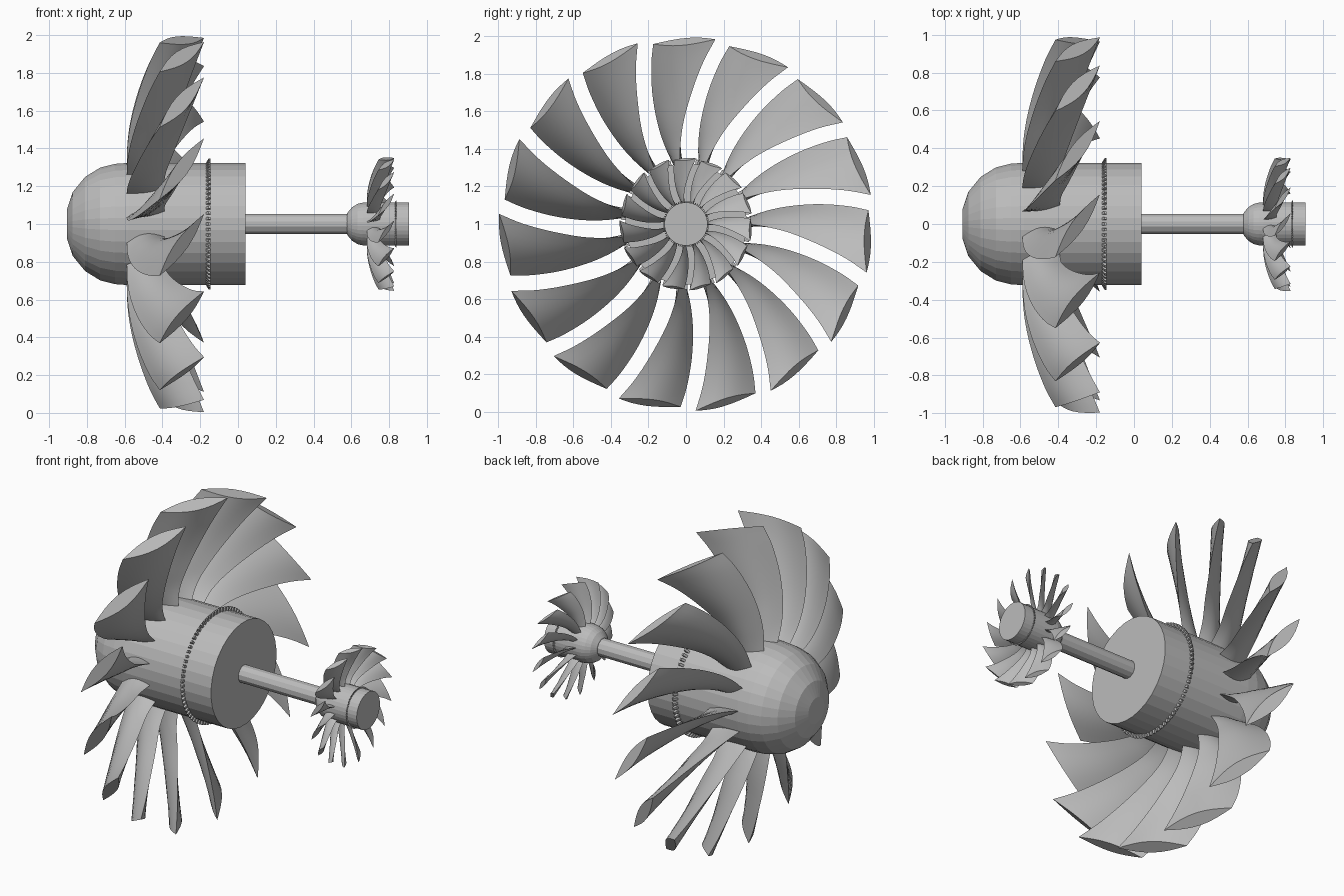
import bpy, bmesh, math
from mathutils import Vector, Matrix

cube = bpy.data.objects.get("Cube")
if cube:
    bpy.data.objects.remove(cube, do_unlink=True)

AXIS_Z = 1.0
BLADES = 15
TEETH = 72

# Single grey metal
metal = bpy.data.materials.new("grey metal")
metal.use_nodes = True
GREY = (0.5, 0.5, 0.5, 1)
metal.diffuse_color = GREY
metal.node_tree.nodes["Principled BSDF"].inputs["Base Color"].default_value = GREY


def finish(name, bm, x=0.0, scale=1.0, smooth=False):
    bmesh.ops.recalc_face_normals(bm, faces=bm.faces)
    mesh = bpy.data.meshes.new(name)
    bm.to_mesh(mesh)
    bm.free()
    mesh.transform(Matrix.Translation((x, 0, AXIS_Z)) @ Matrix.Scale(scale, 4))
    mesh.materials.append(metal)
    obj = bpy.data.objects.new(name, mesh)
    bpy.context.collection.objects.link(obj)
    if smooth:
        bpy.ops.object.select_all(action='DESELECT')
        obj.select_set(True)
        bpy.context.view_layer.objects.active = obj
        bpy.ops.object.shade_smooth_by_angle(angle=math.radians(35))
    return obj


def skin(bm, rings):
    """Bridge closed rings of points and cap both ends."""
    rows = [[bm.verts.new(p) for p in ring] for ring in rings]
    n = len(rows[0])
    for a, b in zip(rows, rows[1:]):
        for i in range(n):
            j = (i + 1) % n
            bm.faces.new((a[i], a[j], b[j], b[i]))
    bm.faces.new(rows[0])
    bm.faces.new(rows[-1])


def lathe(bm, profile, sides):
    """Turn (x, radius) pairs about the x axis."""
    angles = [math.tau * (i + 0.5) / sides for i in range(sides)]
    skin(bm, [[(x, r * math.cos(a), r * math.sin(a)) for a in angles]
              for x, r in profile])


def catmull(points, steps):
    """Smooth curve through the points."""
    pts = [2 * points[0] - points[1]] + points + [2 * points[-1] - points[-2]]
    out = []
    for i in range(1, len(pts) - 2):
        a, b, c, d = pts[i - 1:i + 3]
        for s in range(steps):
            t = s / steps
            out.append(0.5 * (2 * b + (c - a) * t + (2 * a - 5 * b + 4 * c - d) * t * t
                              + (3 * b - a - 3 * c + d) * t ** 3))
    return out + [points[-1]]


# Blade edges from root to tip, for the blade that points up
LEADING = [(-.59, -.05, .28), (-.585, -.115, .42), (-.565, -.155, .55),
           (-.525, -.18, .70), (-.47, -.185, .85), (-.415, -.175, .96)]
TRAILING = [(-.39, -.035, .28), (-.385, -.03, .42), (-.345, -.01, .56),
            (-.285, .04, .73), (-.23, .095, .87), (-.18, .157, .985)]


def blade_rings():
    lead = catmull([Vector(p) for p in LEADING], 4)
    trail = catmull([Vector(p) for p in TRAILING], 4)
    rings, half = [], 8
    for k, (le, te) in enumerate(zip(lead, trail)):
        t = k / (len(lead) - 1)
        chord = te - le
        normal = Vector((chord.y, -chord.x, 0)).normalized()
        normal.z = -0.6 * t
        thick = 0.022 + 0.012 * t
        camber = -0.012 * (1 - t)
        ring = []
        for i in range(2 * half):
            side = 1 if i < half else -1
            u = i / half if i < half else 2 - i / half
            bulge = math.sin(math.pi * u)
            ring.append(le + chord * u + normal * bulge * (side * thick + camber))
        rings.append(ring)
    return rings


def build_rotor(prefix, x, scale):
    # Hub with a blunt domed nose and a flat back
    bm = bmesh.new()
    lathe(bm, [(-.905, .08), (-.875, .17), (-.81, .25), (-.73, .3),
               (-.65, .32), (-.58, .325), (.04, .325)], 32)
    finish(prefix + "_hub", bm, x, scale)

    # Swept, twisted blades
    bm = bmesh.new()
    rings = blade_rings()
    for i in range(BLADES):
        turn = Matrix.Rotation(math.tau * i / BLADES, 3, 'X')
        skin(bm, [[turn @ p for p in ring] for ring in rings])
    finish(prefix + "_blades", bm, x, scale, smooth=True)

    # Ring of small wedge teeth around the hub
    bm = bmesh.new()
    for i in range(TEETH):
        turn = Matrix.Rotation(math.tau * i / TEETH, 3, 'X')
        wedge = [(-.175, .315), (-.145, .315), (-.145, .348), (-.155, .348)]
        skin(bm, [[turn @ Vector((px, w, r)) for px, r in wedge]
                  for w in (-.007, .007)])
    finish(prefix + "_teeth", bm, x, scale)


build_rotor("large_rotor", 0, 1)
SMALL = 0.355
build_rotor("small_rotor", 0.905 - 0.04 * SMALL, SMALL)

# Shaft joining the two rotors
bm = bmesh.new()
lathe(bm, [(0, .055), (.65, .055)], 12)
finish("shaft", bm)
